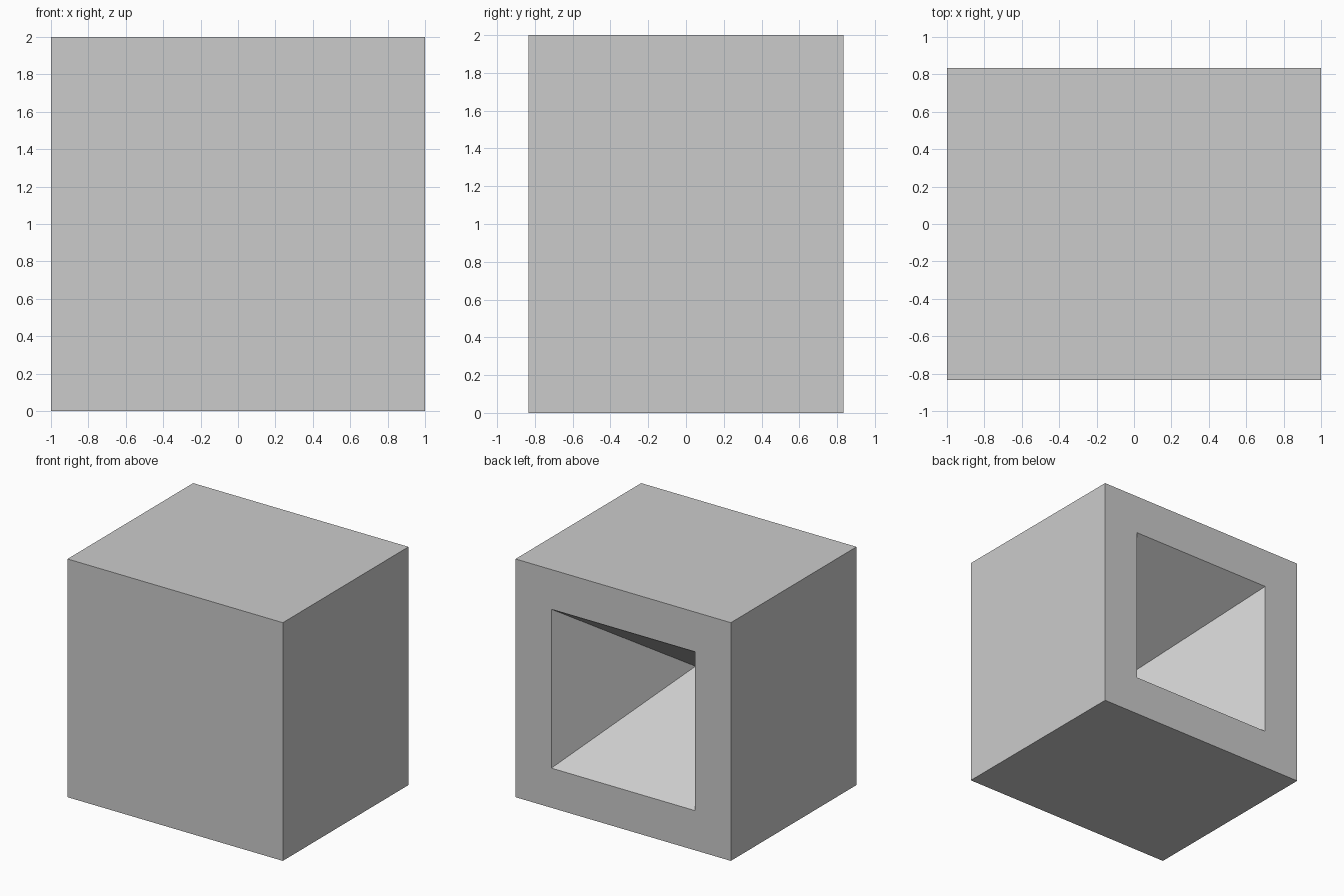
import bpy, bmesh
from mathutils import Matrix

if "Cube" in bpy.data.objects:
    bpy.data.objects.remove(bpy.data.objects["Cube"])

WIDTH, DEPTH, HEIGHT = 2.0, 1.667, 2.0
RIM = 0.333           # frame width around the opening
RECESS_DEPTH = 0.96   # how far the recess tip reaches inward

bm = bmesh.new()

# Solid block standing on the ground
bmesh.ops.create_cube(bm, size=1.0, matrix=Matrix.Translation((0, 0, HEIGHT / 2))
                      @ Matrix.Diagonal((WIDTH, DEPTH, HEIGHT, 1)))

# Square opening in the back face
back = max(bm.faces, key=lambda f: f.calc_center_median().y)
bmesh.ops.inset_region(bm, faces=[back], thickness=RIM, use_even_offset=True)

# Pyramid-shaped recess: poke the opening and push its tip inward
tip = bmesh.ops.poke(bm, faces=[back])["verts"][0]
tip.co.y -= RECESS_DEPTH

bmesh.ops.recalc_face_normals(bm, faces=bm.faces)
mesh = bpy.data.meshes.new("recessed_block")
bm.to_mesh(mesh)
bm.free()
bpy.context.collection.objects.link(bpy.data.objects.new("recessed_block", mesh))
